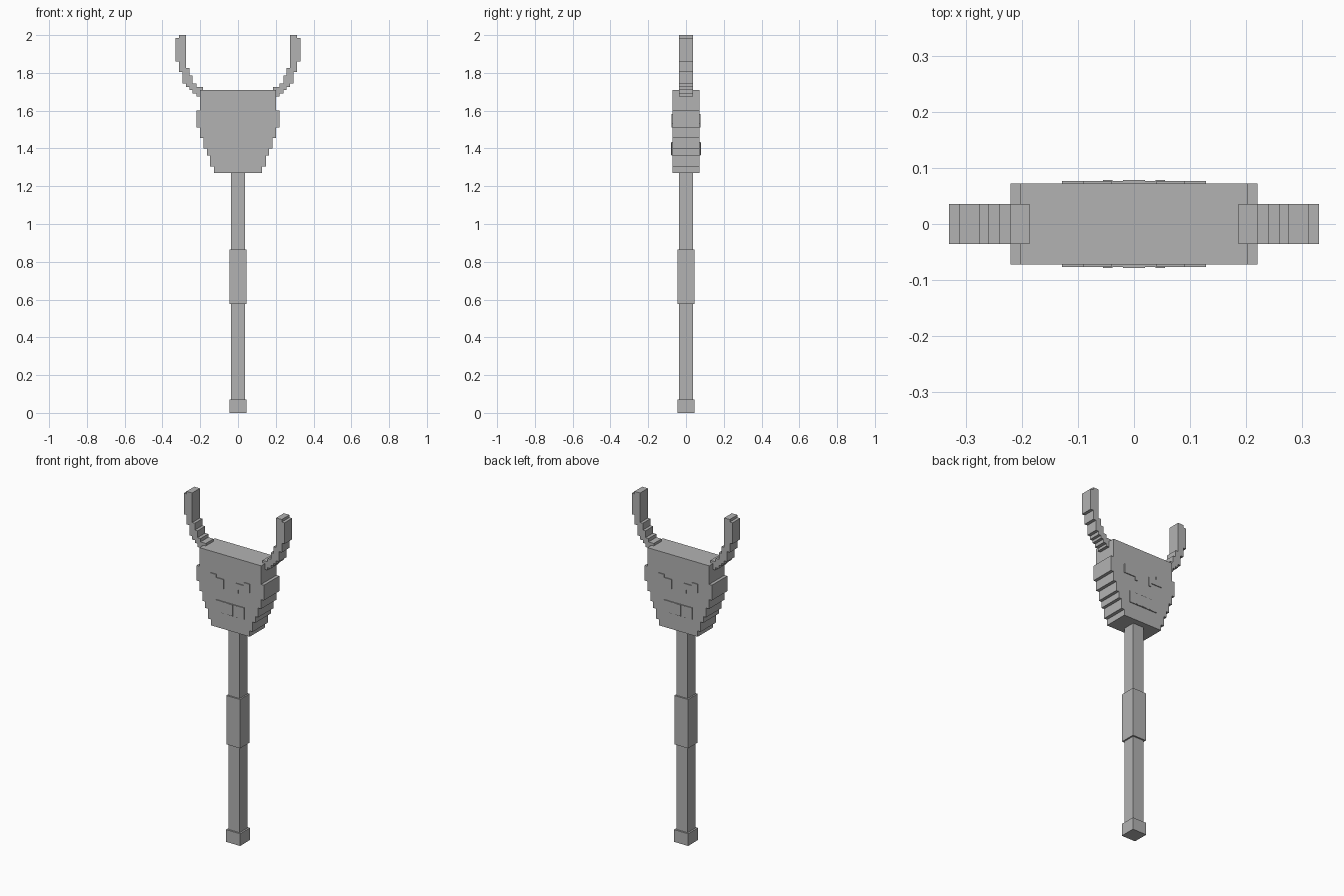
import bpy, bmesh

if "Cube" in bpy.data.objects:
    bpy.data.objects.remove(bpy.data.objects["Cube"])

grey = bpy.data.materials.new("stone grey")
grey.diffuse_color = (0.45, 0.45, 0.45, 1)
grey.use_nodes = True
grey.node_tree.nodes["Principled BSDF"].inputs["Base Color"].default_value = grey.diffuse_color


def stepped(name, rows, y0, y1, mirror_axes=()):
    """Extrude a stepped outline, given as rows (z0, z1, x0, x1) from bottom up."""
    outline = []
    for z0, z1, x0, x1 in rows:
        outline += [(x1, z0), (x1, z1)]
    for z0, z1, x0, x1 in reversed(rows):
        outline += [(x0, z1), (x0, z0)]
    # drop repeated points where neighbouring rows share an edge
    points = [p for i, p in enumerate(outline) if p != outline[i - 1]]
    bm = bmesh.new()
    face = bm.faces.new([bm.verts.new((x, y0, z)) for x, z in points])
    result = bmesh.ops.extrude_face_region(bm, geom=[face])
    moved = [g for g in result["geom"] if isinstance(g, bmesh.types.BMVert)]
    bmesh.ops.translate(bm, verts=moved, vec=(0, y1 - y0, 0))
    bmesh.ops.recalc_face_normals(bm, faces=bm.faces)
    mesh = bpy.data.meshes.new(name)
    bm.to_mesh(mesh)
    bm.free()
    mesh.materials.append(grey)
    obj = bpy.data.objects.new(name, mesh)
    bpy.context.collection.objects.link(obj)
    if mirror_axes:
        mod = obj.modifiers.new("mirror", "MIRROR")
        mod.use_axis = ["X" in mirror_axes, "Y" in mirror_axes, False]
        mod.use_clip = False
        mod.use_mirror_merge = False
    return obj


def bar(name, half, z0, z1):
    return stepped(name, [(z0, z1, -half, half)], -half, half)


# Staff: pommel, shaft and thicker grip
bar("pommel", 0.046, 0.0, 0.072)
bar("lower_shaft", 0.036, 0.072, 0.577)
bar("grip", 0.045, 0.577, 0.866)
bar("upper_shaft", 0.036, 0.866, 1.27)

# Head: tapering stepped block, widest at the ears
head_steps = [(1.27, 1.305, 0.127), (1.305, 1.363, 0.147), (1.363, 1.40, 0.165),
              (1.40, 1.455, 0.183), (1.455, 1.51, 0.202), (1.51, 1.60, 0.22),
              (1.60, 1.71, 0.202)]
stepped("head", [(a, b, -w, w) for a, b, w in head_steps], -0.072, 0.072)

# Horns: stepped curve rising outward
stepped("horns", [
    (1.675, 1.69, 0.19, 0.22),
    (1.69, 1.71, 0.186, 0.24),
    (1.71, 1.725, 0.186, 0.258),
    (1.725, 1.745, 0.22, 0.275),
    (1.745, 1.785, 0.24, 0.293),
    (1.785, 1.805, 0.258, 0.293),
    (1.805, 1.825, 0.258, 0.312),
    (1.825, 1.86, 0.275, 0.312),
    (1.86, 1.985, 0.275, 0.33),
    (1.985, 2.0, 0.275, 0.312),
], -0.036, 0.036, "X")

# Slanted eyes on both faces
stepped("eyes", [
    (1.51, 1.53, 0.04, 0.055),
    (1.53, 1.565, 0.04, 0.128),
    (1.565, 1.583, 0.09, 0.128),
], -0.077, -0.071, "XY")

# Mouth plate and teeth on both faces
stepped("mouth", [(1.363, 1.433, -0.092, 0.092)], -0.077, -0.071, "Y")
stepped("middle_tooth", [(1.365, 1.431, -0.02, 0.02)], -0.0785, -0.0765, "Y")
stepped("side_teeth", [(1.365, 1.431, 0.038, 0.055)], -0.0785, -0.0765, "XY")
